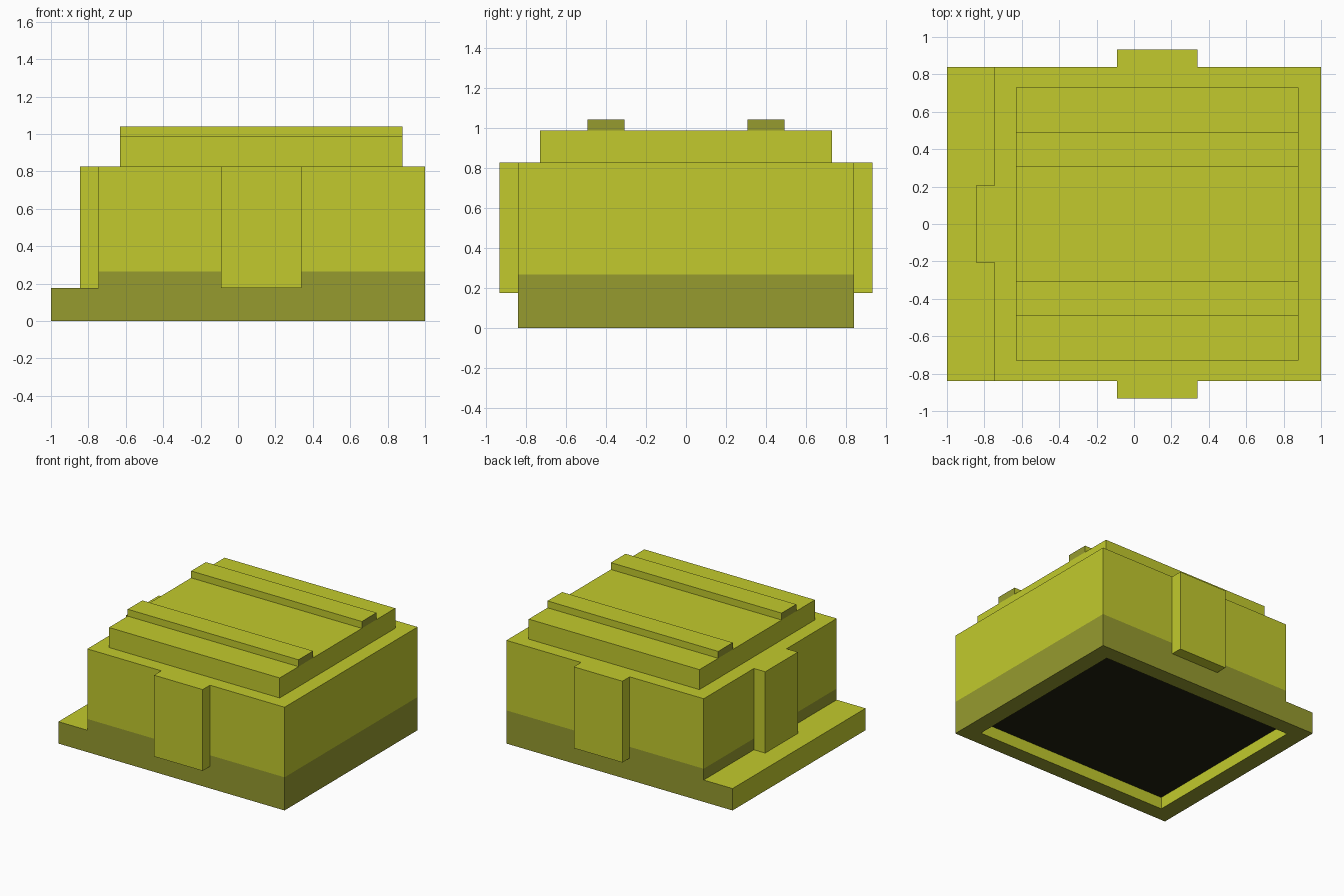
import bpy, bmesh

if "Cube" in bpy.data.objects:
    bpy.data.objects.remove(bpy.data.objects["Cube"])


def linear(c):
    c /= 255
    return c / 12.92 if c <= 0.04045 else ((c + 0.055) / 1.055) ** 2.4


def material(name, r, g, b):
    m = bpy.data.materials.new(name)
    m.diffuse_color = (linear(r), linear(g), linear(b), 1)
    m.use_nodes = True
    m.node_tree.nodes["Principled BSDF"].inputs["Base Color"].default_value = m.diffuse_color
    return m


MATS = [material("yellow_green", 194, 202, 45),
        material("dark_olive", 150, 155, 47),
        material("near_black", 32, 33, 17)]
YELLOW, OLIVE, BLACK = 0, 1, 2


def finish(name, bm, rule=None):
    """Turn a bmesh into an object; rule(face normal, centre) picks the colour."""
    bm.normal_update()
    if rule:
        for f in bm.faces:
            f.material_index = rule(f.normal, f.calc_center_median())
    me = bpy.data.meshes.new(name)
    bm.to_mesh(me)
    bm.free()
    for m in MATS:
        me.materials.append(m)
    ob = bpy.data.objects.new(name, me)
    bpy.context.collection.objects.link(ob)
    return ob


def box(name, x, y, z, rule=None):
    bm = bmesh.new()
    bmesh.ops.create_cube(bm, size=1)
    for v in bm.verts:
        v.co = [r[0] if c < 0 else r[1] for c, r in zip(v.co, (x, y, z))]
    return finish(name, bm, rule)


# Main body with front step: side outline swept across y
outline = [(-1, 0), (1, 0), (1, 0.825), (-0.745, 0.825),
           (-0.745, 0.175), (-1, 0.175)]
bm = bmesh.new()
cap = bm.faces.new([bm.verts.new((x, -0.84, z)) for x, z in outline])
sweep = bmesh.ops.extrude_face_region(bm, geom=[cap], use_keep_orig=True)
for v in sweep["geom"]:
    if isinstance(v, bmesh.types.BMVert):
        v.co.y = 0.84
bmesh.ops.recalc_face_normals(bm, faces=bm.faces[:])

# Cut the edge of the painted lower band
bmesh.ops.bisect_plane(bm, geom=bm.verts[:] + bm.edges[:] + bm.faces[:],
                       plane_co=(0, 0, 0.265), plane_no=(0, 0, 1))

# Shallow recess in the underside
bm.normal_update()
floor = next(f for f in bm.faces if f.normal.z < -0.9)
bmesh.ops.inset_individual(bm, faces=[floor], thickness=0.1)
for v in floor.verts:
    v.co.x = 0.86 if v.co.x > 0 else -0.86
    v.co.y = 0.715 if v.co.y > 0 else -0.715
recess = bmesh.ops.extrude_discrete_faces(bm, faces=[floor])["faces"][0]
for v in recess.verts:
    v.co.z = 0.095


def body_colour(n, c):
    if n.z < -0.9:
        return BLACK if c.z > 0.05 else OLIVE
    if n.z > 0.9 or c.z > 0.265:
        return YELLOW
    inner_wall = c.z < 0.06 and abs(c.x) < 0.9 and abs(c.y) < 0.75
    step_end = c.x < -0.95
    return YELLOW if inner_wall or step_end else OLIVE


finish("body", bm, body_colour)

# Raised lid
box("lid", (-0.63, 0.88), (-0.73, 0.73), (0.825, 0.985))

# Side ribs and lid rails, mirrored across y
for side, s in (("front", -1), ("back", 1)):
    box(side + "_rib", (-0.09, 0.34), sorted((s * 0.84, s * 0.932)), (0.175, 0.825))
    box(side + "_rail", (-0.63, 0.88), sorted((s * 0.308, s * 0.493)), (0.985, 1.04),
        lambda n, c: OLIVE if abs(n.x) > 0.9 else YELLOW)

# Rib above the step
box("step_rib", (-0.845, -0.745), (-0.206, 0.206), (0.175, 0.825))
